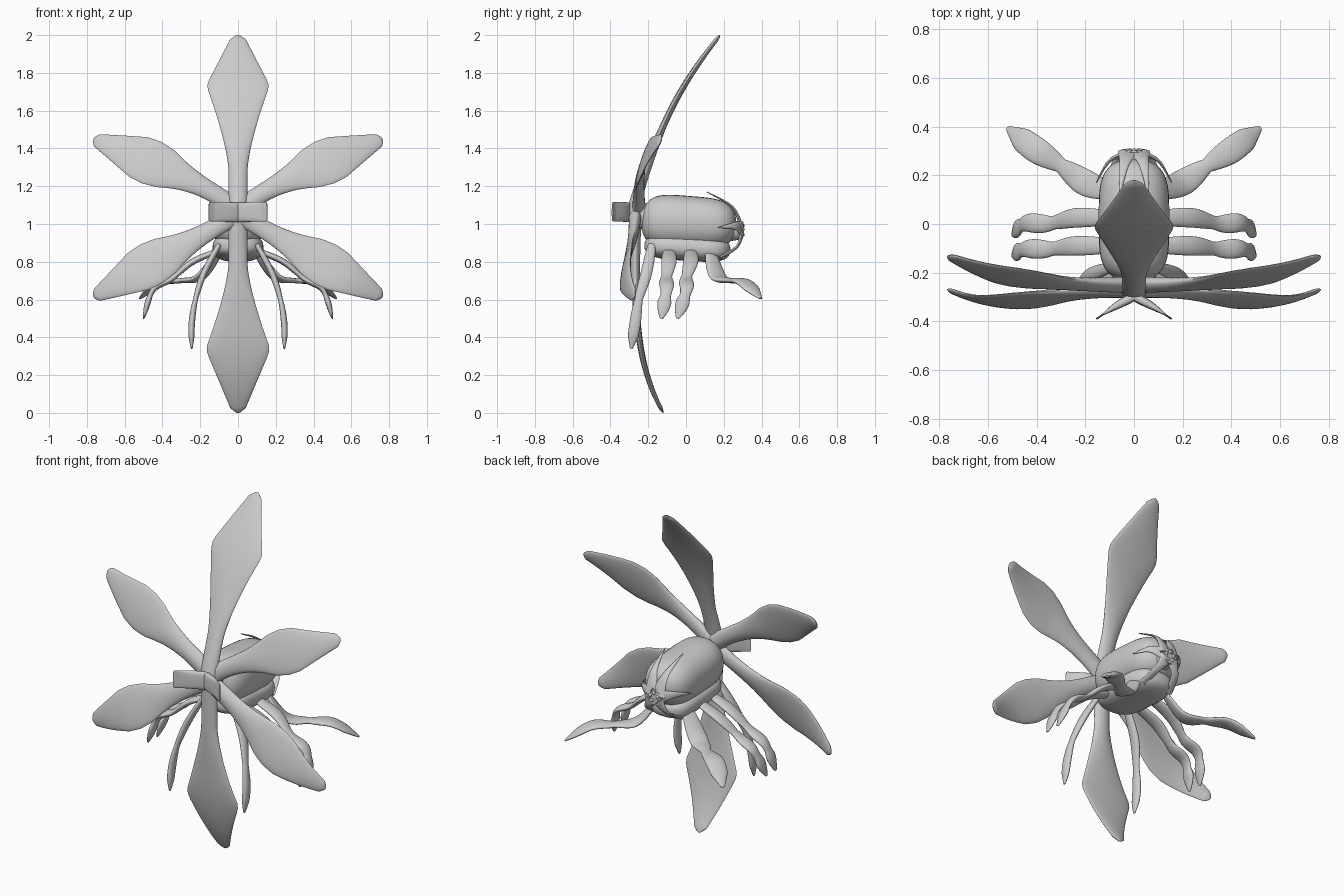
import bpy, bmesh, math
from math import sin, cos, pi
from mathutils import Vector

cube = bpy.data.objects.get("Cube")
if cube:
    bpy.data.objects.remove(cube, do_unlink=True)

SIDEWAYS, FORWARD, UPRIGHT = Vector((1, 0, 0)), Vector((0, 1, 0)), Vector((0, 0, 1))

grey = bpy.data.materials.new("pale_grey")
grey.use_nodes = True
grey.diffuse_color = (0.6, 0.6, 0.6, 1)
shader = grey.node_tree.nodes["Principled BSDF"]
shader.inputs["Base Color"].default_value = grey.diffuse_color


def finish(name, bm, mirror=False):
    bmesh.ops.recalc_face_normals(bm, faces=bm.faces)
    mesh = bpy.data.meshes.new(name)
    bm.to_mesh(mesh)
    bm.free()
    mesh.materials.append(grey)
    part = bpy.data.objects.new(name, mesh)
    bpy.context.collection.objects.link(part)
    if mirror:
        part.modifiers.new("mirror", 'MIRROR')
    bpy.ops.object.select_all(action='DESELECT')
    part.select_set(True)
    bpy.context.view_layer.objects.active = part
    bpy.ops.object.shade_smooth_by_angle(angle=math.radians(50))


def signed_power(value, power):
    return math.copysign(abs(value) ** power, value)


def loft(name, path, size, across, power=1.0, mirror=False, rings=48, sides=24):
    """Sweep a rounded section; path(t) is its centre, size(t) its half width and thickness."""
    bm = bmesh.new()
    loops = []
    for i in range(rings + 1):
        t = (1 - cos(pi * i / rings)) / 2
        tangent = (path(min(t + .01, 1)) - path(max(t - .01, 0))).normalized()
        wide = (across - tangent * across.dot(tangent)).normalized()
        thick = tangent.cross(wide)
        half_width, half_thick = size(t)
        loop = []
        for k in range(sides):
            a = 2 * pi * k / sides
            loop.append(bm.verts.new(path(t) + wide * half_width * signed_power(cos(a), power)
                                     + thick * half_thick * signed_power(sin(a), power)))
        loops.append(loop)
    for low, high in zip(loops, loops[1:]):
        for k in range(sides):
            bm.faces.new((low[k - 1], low[k], high[k], high[k - 1]))
    bm.faces.new(loops[0])
    bm.faces.new(loops[-1])
    finish(name, bm, mirror)


def curve(*points):
    """Smooth path through a few points."""
    knots = [Vector(p) for p in points]
    knots = [knots[0]] + knots + [knots[-1]]
    spans = len(points) - 1

    def path(t):
        i = min(int(t * spans), spans - 1)
        f = t * spans - i
        a, b, c, d = knots[i:i + 4]
        return b + ((c - a) * f + (a * 2 - b * 5 + c * 4 - d) * f ** 2
                    + (b * 3 - a - c * 3 + d) * f ** 3) / 2
    return path


def line(start, end):
    return lambda t: Vector(start).lerp(Vector(end), t)


def dome(t, power=4, root=.4):
    """Blunt barrel profile: full in the middle, closed at both ends."""
    return max(1 - abs(2 * t - 1) ** power, .001) ** root


# Petals: narrow stem swelling to a kite, then tapering to a blunt tip
def petal(name, path, widest, bulge, soft, across, mirror=False):
    stem = .05

    def outline(t):
        if t < bulge:
            f = max(t - .25, 0) / (bulge - .25)
            return stem + (widest - stem) * f ** 1.4
        f = (t - bulge) / (1 - bulge)
        return widest * (1 - f) + .03 * f

    def size(t):
        width = (outline(t - soft) + outline(t) + outline(t + soft)) / 3
        round_tip = min(1, (1.001 - t) * 40) ** .5
        return width * round_tip, (.034 - .016 * min(t * 2, 1) - .008 * t ** 4) * round_tip
    loft(name, path, size, across, 1.1, mirror)


petal("top_petal", lambda t: Vector((0, -.28 + .46 * t ** 1.5 + .01 * sin(2 * pi * t), 1.05 + .95 * t)),
      .168, .72, .02, SIDEWAYS)
petal("bottom_petal", lambda t: Vector((0, -.27 + .15 * t ** 4, 1.05 * (1 - t))),
      .172, .68, .02, SIDEWAYS)
petal("upper_side_petals",
      lambda t: Vector((.765 * t, -.25 + .12 * t ** 3, 1.06 + .39 * t ** .75)),
      .145, .6, .09, Vector((-.4, .25, .9)), True)
petal("lower_side_petals",
      lambda t: Vector((.765 * t, -.27 - .05 * sin(pi * t * t), 1.05 - .435 * t)),
      .14, .6, .09, Vector((.5, .25, .9)), True)

# Hub, neck and forked bar in front
loft("hub_neck", line((0, -.3, 1.06), (0, -.17, 1.03)),
     lambda t: (.03 + .04 * t ** .5, .04 + .04 * t ** .5), SIDEWAYS)
loft("forked_bar", curve((-.02, -.29, 1.062), (.07, -.335, 1.064), (.155, -.39, 1.066)),
     lambda t: (.052 * dome(t, 20, .2), .004 + .014 * sin(pi * min(t + .2, 1))),
     UPRIGHT, .6, True)

# Body: rounded back shell over a flatter belly
loft("back_shell", line((0, -.235, 1.02), (0, .265, .995)),
     lambda t: (.145 * dome(t), (.148 - .015 * t) * dome(t)), SIDEWAYS, .9, sides=32)
loft("belly", line((0, -.22, .89), (0, .235, .86)),
     lambda t: (.135 * dome(t), .07 * dome(t)), SIDEWAYS, .8, sides=32)


# Tail crest: tapering spikes and straps gathered at a small round boss
def crest(name, path, across, base, tip=0.0):
    loft(name, path, lambda t: (.002 + base * max(1 - t, tip) ** 1.3, .002 + .01 * max(1 - t, tip)),
         across, mirror=True, rings=24, sides=12)


crest("upper_spikes", curve((.02, .295, .98), (.04, .245, 1.09), (.06, .11, 1.17)), SIDEWAYS, .045)
crest("side_spikes", curve((.02, .295, .97), (.1, .26, .99), (.155, .17, .98)), UPRIGHT, .045)
crest("lower_straps", curve((.02, .295, .95), (.06, .27, .88), (.09, .18, .82)), SIDEWAYS, .04, .6)
loft("boss", line((0, .24, .965), (0, .302, .965)),
     lambda t: (.055 - .01 * t, .055 - .01 * t), SIDEWAYS, rings=4)
bm = bmesh.new()
for k in range(5):
    a = 2 * pi * k / 5 + pi / 2
    stud = bmesh.ops.create_uvsphere(bm, u_segments=10, v_segments=6, radius=.011)
    bmesh.ops.translate(bm, verts=stud["verts"],
                        vec=Vector((0, .3, .965)) + (SIDEWAYS * cos(a) + UPRIGHT * sin(a)) * .026)
finish("boss_studs", bm)


# Legs: flattened limbs that narrow at each joint and end in a blunt point
def legs(name, path, joints, neck, swell, across):
    def size(t):
        for start, end in zip(joints, joints[1:]):
            if t <= end:
                lobe = sin(pi * (t - start) / (end - start))
                break
        point = min(1, (1.06 - t) * 5)
        return (neck + swell * lobe) * point, (.013 + .004 * lobe) * point
    loft(name, path, size, across, mirror=True)


legs("front_legs",
     curve((.1, -.18, .89), (.18, -.21, .74), (.225, -.25, .6), (.245, -.27, .47), (.245, -.29, .34)),
     (0, .5, 1), .021, .009, FORWARD)
for label, root, foot in (("fore", -.09, -.13), ("hind", .025, -.045)):
    bend = (root * 2 + foot) / 3
    legs(label + "_middle_legs",
         curve((.1, root, .86), (.24, root, .8), (.35, bend, .71), (.45, bend, .65), (.5, foot, .5)),
         (0, .45, .8, 1), .027, .013, FORWARD)
legs("rear_legs",
     curve((.1, .13, .85), (.2, .17, .72), (.3, .24, .7), (.41, .31, .69), (.52, .395, .605)),
     (0, .5, 1), .03, .024, Vector((-.55, .83, 0)))
